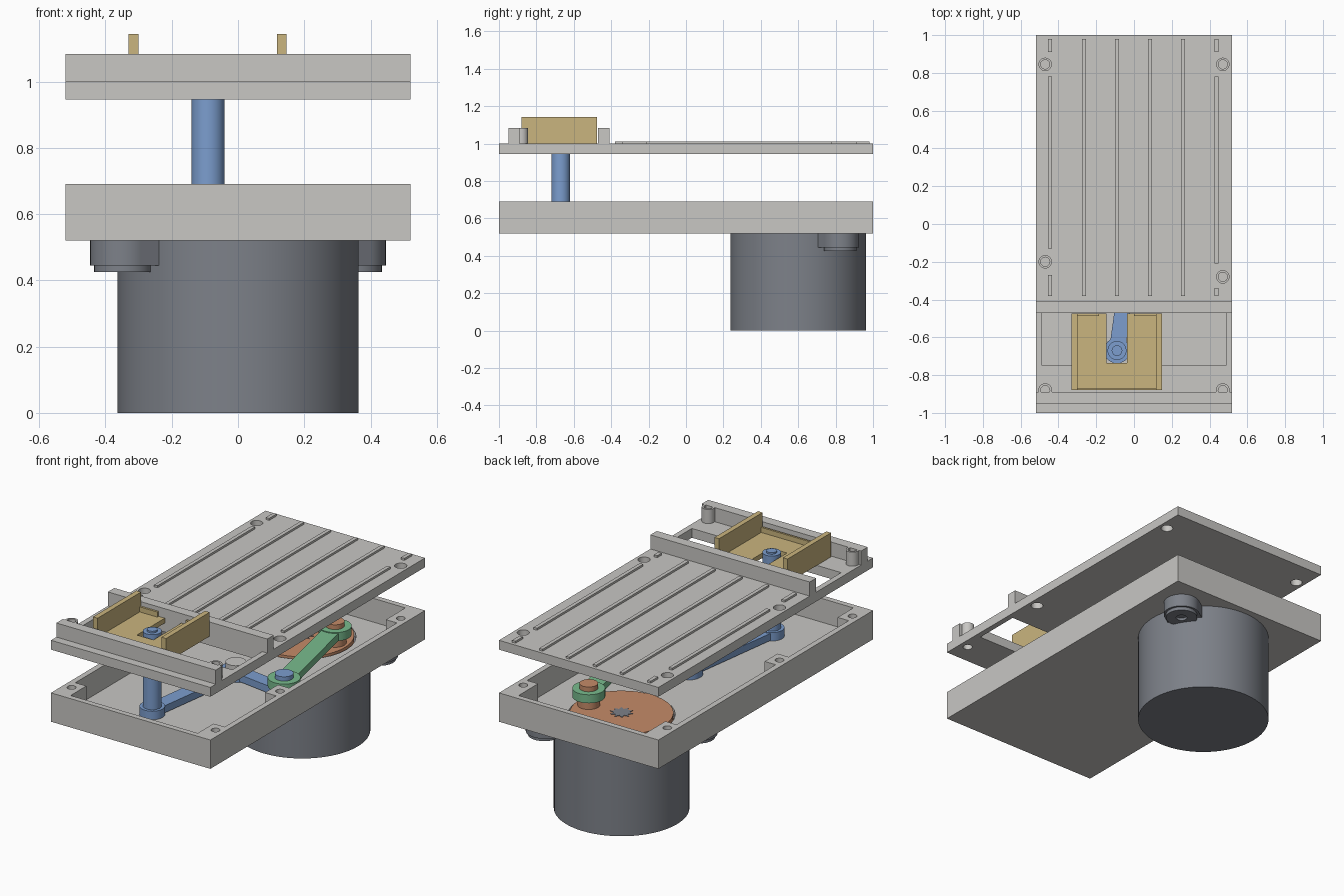
import bpy, bmesh, math
from mathutils import Vector

if "Cube" in bpy.data.objects:
    bpy.data.objects.remove(bpy.data.objects["Cube"])


def material(name, rgb):
    m = bpy.data.materials.new(name)
    m.diffuse_color = (*rgb, 1)
    m.use_nodes = True
    m.node_tree.nodes["Principled BSDF"].inputs["Base Color"].default_value = m.diffuse_color
    return m


GREY = material("light_grey", (0.58, 0.57, 0.55))
DARK = material("motor_grey", (0.205, 0.22, 0.25))
TAN = material("tan", (0.59, 0.46, 0.21))
BLUE = material("blue", (0.20, 0.34, 0.62))
GREEN = material("green", (0.19, 0.50, 0.27))
ORANGE = material("orange", (0.56, 0.26, 0.14))


def prism(name, pts, z0, z1, mat):
    """Extrude a flat outline from z0 to z1."""
    bm = bmesh.new()
    face = bm.faces.new([bm.verts.new((x, y, z0)) for x, y in pts])
    ext = bmesh.ops.extrude_face_region(bm, geom=[face])
    for v in ext["geom"]:
        if isinstance(v, bmesh.types.BMVert):
            v.co.z = z1
    bmesh.ops.recalc_face_normals(bm, faces=bm.faces)
    me = bpy.data.meshes.new(name)
    bm.to_mesh(me)
    bm.free()
    ob = bpy.data.objects.new(name, me)
    bpy.context.collection.objects.link(ob)
    me.materials.append(mat)
    return ob


def box(name, x0, x1, y0, y1, z0, z1, mat):
    return prism(name, [(x0, y0), (x1, y0), (x1, y1), (x0, y1)], z0, z1, mat)


def smooth(ob):
    bpy.ops.object.select_all(action='DESELECT')
    bpy.context.view_layer.objects.active = ob
    ob.select_set(True)
    bpy.ops.object.shade_smooth_by_angle(angle=math.radians(30))
    return ob


def circle(c, r, n, a0=0.0, a1=2 * math.pi):
    return [(c[0] + r * math.cos(a0 + (a1 - a0) * i / n),
             c[1] + r * math.sin(a0 + (a1 - a0) * i / n)) for i in range(n)]


def disc(name, c, r, z0, z1, mat, n=40):
    return smooth(prism(name, circle(c, r, n), z0, z1, mat))


def cut(ob, *cutters):
    """Subtract each cutter and throw it away."""
    for c in cutters:
        mod = ob.modifiers.new("cut", 'BOOLEAN')
        mod.operation, mod.solver, mod.object = 'DIFFERENCE', 'EXACT', c
        bpy.context.view_layer.objects.active = ob
        bpy.ops.object.modifier_apply(modifier=mod.name)
        bpy.data.objects.remove(c)
    return ob


def hole(c, r, z0, z1):
    return prism("cutter", circle(c, r, 32), z0, z1, GREY)


def bar(name, a, b, half, z0, z1, mat):
    """Straight arm between two points."""
    a, b = Vector(a), Vector(b)
    d = (b - a).normalized()
    n = Vector((-d.y, d.x)) * half
    return prism(name, [a + n, a - n, b - n, b + n], z0, z1, mat)


SCREWS = [(-0.47, 0.845), (0.47, 0.845), (-0.47, -0.2),
          (0.47, -0.28), (-0.47, -0.88), (0.47, -0.88)]
MOTOR = (0, 0.6)
PIVOT = (0, -0.02)
SLIDE_PIN = (-0.09, -0.67)
ELBOW = (0.35, -0.07)
CRANK_PIN = (0.2, 0.62)

# Tray: stepped cavity leaves blocks around the screw holes
tray = box("tray", -0.52, 0.52, -1, 1, 0.52, 0.69, GREY)
cavity = box("cavity", -0.487, 0.487, -0.967, 0.967, 0.55, 0.8, GREY)
for x, y in SCREWS:
    s = math.copysign(1, x)
    xs = sorted((s * 0.415, s * 0.6))
    y0, y1 = y - 0.06, y + 0.06
    if y > 0.5:
        y1 = 1.1
    elif y < -0.5:
        y0 = -1.1
    cut(cavity, box("block", *xs, y0, y1, 0.5, 0.9, GREY))
cut(tray, cavity, hole(MOTOR, 0.287, 0.4, 0.6),
    *[hole(c, 0.024, 0.58, 0.8) for c in SCREWS])
smooth(tray)

# Lid with window and screw holes
lid = box("lid", -0.52, 0.52, -1, 1, 0.945, 1.0, GREY)
cut(lid, box("window", -0.487, 0.487, -0.75, -0.47, 0.9, 1.1, GREY),
    *[hole(c, 0.033 if c[1] > -0.5 else 0.026, 0.9, 1.1) for c in SCREWS])
smooth(lid)

# Guide rails and screw posts on the lid
box("rear_rail", -0.52, 0.52, -0.47, -0.41, 0.998, 1.083, GREY)
box("front_rail", -0.52, 0.52, -0.95, -0.89, 0.998, 1.083, GREY)
for c in SCREWS[4:]:
    post = disc("screw_post", c, 0.036, 0.998, 1.083, GREY)
    smooth(cut(post, hole(c, 0.024, 0.9, 1.2)))

# Thin ridges on the lid, the outer ones broken at the screws
ridges = [(x, -0.38, 0.98) for x in (-0.265, -0.09, 0.085, 0.26)]
ridges += [(-0.445, 0.91, 0.98), (-0.445, -0.13, 0.78), (-0.445, -0.38, -0.27),
           (0.437, 0.91, 0.98), (0.437, -0.21, 0.78), (0.437, -0.38, -0.34)]
for x, y0, y1 in ridges:
    box("ridge", x - 0.011, x + 0.011, y0, y1, 0.999, 1.012, GREY)

# Motor with two mounting lugs on a diagonal
disc("motor", MOTOR, 0.363, 0, 0.522, DARK, 64)
for s in (1, -1):
    c = (0.347 * s, 0.6 + 0.225 * s)
    disc("motor_lug", c, 0.099, 0.445, 0.521, DARK)
    pad = disc("lug_pad", c, 0.087, 0.425, 0.446, DARK)
    smooth(cut(pad, hole(c, 0.03, 0.4, 0.44)))
    bar("lug_bridge", c, MOTOR, 0.099, 0.445, 0.521, DARK)

# Crank disc with toothed motor shaft and crank pin
star = [p for i in range(20)
        for p in circle(MOTOR, 0.064 if i % 2 else 0.042, 1, math.pi * i / 10)]
disc("crank_disc", MOTOR, 0.277, 0.523, 0.56, ORANGE, 64)
prism("toothed_shaft", star, 0.52, 0.563, DARK)
disc("crank_pin_collar", CRANK_PIN, 0.06, 0.555, 0.605, ORANGE)
disc("crank_pin", CRANK_PIN, 0.05, 0.6, 0.688, ORANGE)

# Green connecting link
bar("link_arm", CRANK_PIN, ELBOW, 0.05, 0.612, 0.655, GREEN)
for c in (CRANK_PIN, ELBOW):
    disc("link_hub", c, 0.088, 0.61, 0.66, GREEN)

# Blue bent lever turning on a grey pivot
for c in (SLIDE_PIN, ELBOW):
    bar("lever_arm", PIVOT, c, 0.042, 0.556, 0.598, BLUE)
    disc("lever_hub", c, 0.068, 0.552, 0.602, BLUE)
disc("lever_pivot_hub", PIVOT, 0.08, 0.552, 0.602, BLUE)
disc("pivot_pin", PIVOT, 0.055, 0.54, 0.64, GREY)
disc("elbow_pin", ELBOW, 0.05, 0.59, 0.685, BLUE)
disc("slide_pin", SLIDE_PIN, 0.05, 0.59, 1.045, BLUE)
disc("slide_pin_cap", SLIDE_PIN, 0.028, 1.04, 1.055, BLUE)

# Tan slider: slotted floor, two tall side walls and low end lips
floor = box("slider_floor", -0.33, 0.147, -0.88, -0.475, 1.001, 1.03, TAN)
cut(floor, box("slot", -0.145, -0.037, -0.735, -0.4, 0.9, 1.2, TAN))
for x in (-0.33, 0.117):
    box("slider_wall", x, x + 0.03, -0.88, -0.475, 1.001, 1.143, TAN)
box("slider_front_lip", -0.301, 0.118, -0.88, -0.868, 1.02, 1.06, TAN)
for x0, x1 in ((-0.301, -0.185), (0.0, 0.118)):
    box("slider_rear_lip", x0, x1, -0.487, -0.475, 1.02, 1.06, TAN)
